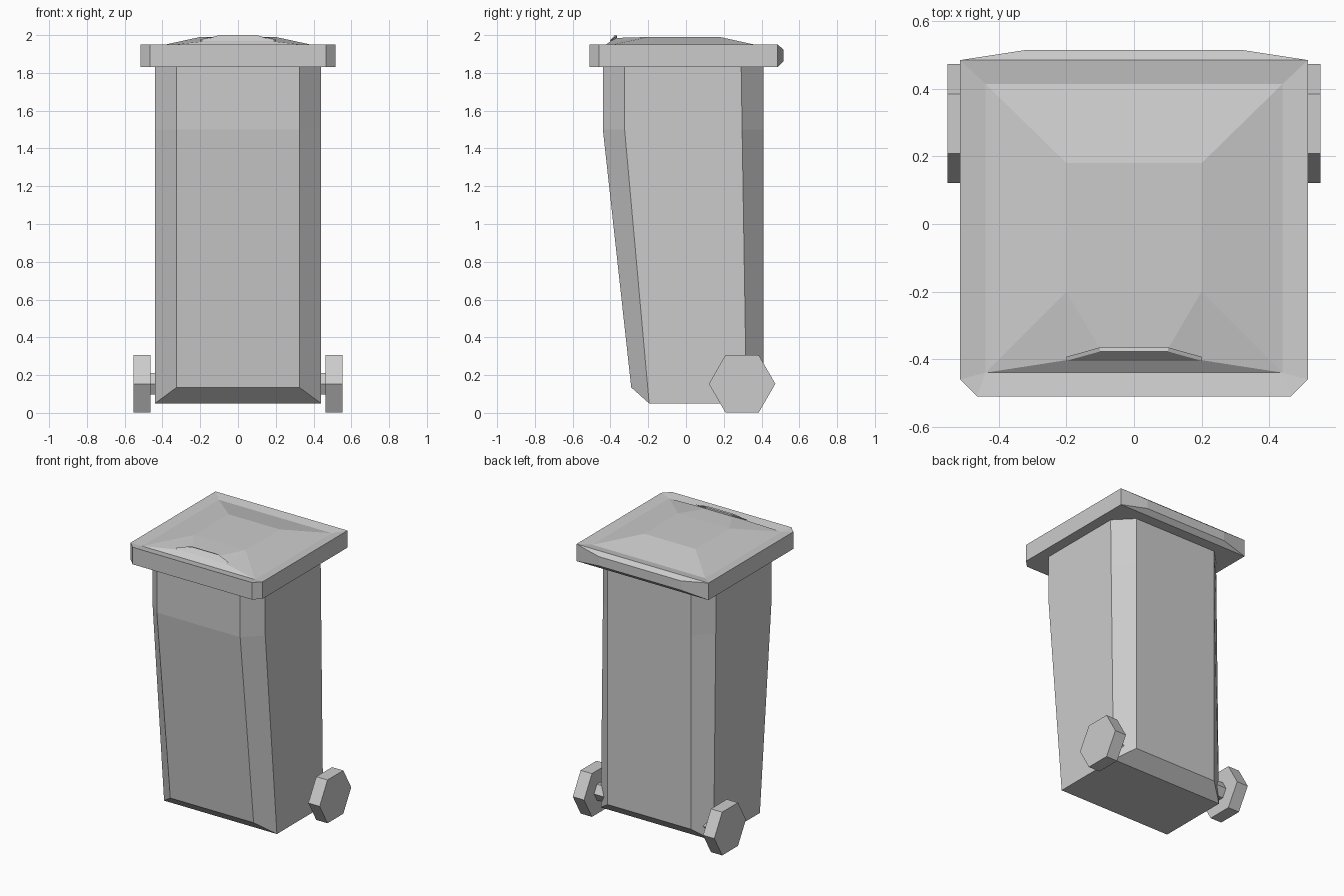
import bpy, bmesh, math
from mathutils import Matrix

cube = bpy.data.objects.get("Cube")
if cube:
    bpy.data.objects.remove(cube, do_unlink=True)

grey = bpy.data.materials.new("plain grey plastic")
grey.use_nodes = True
COLOUR = (0.6, 0.6, 0.6, 1)
grey.diffuse_color = COLOUR
grey.node_tree.nodes["Principled BSDF"].inputs["Base Color"].default_value = COLOUR


def finish(name, bm):
    bmesh.ops.remove_doubles(bm, verts=bm.verts[:], dist=0.0005)
    bmesh.ops.recalc_face_normals(bm, faces=bm.faces[:])
    mesh = bpy.data.meshes.new(name)
    bm.to_mesh(mesh)
    bm.free()
    mesh.materials.append(grey)
    obj = bpy.data.objects.new(name, mesh)
    bpy.context.collection.objects.link(obj)
    return obj


def mirror(points):
    return [(-x, y, z) for x, y, z in points]


def symmetric(name, spans, sides):
    """spans: half outlines closed across the middle; sides: faces on both sides."""
    bm = bmesh.new()
    loops = [s + mirror(s)[::-1] for s in spans]
    for s in sides:
        loops += [s, mirror(s)]
    for loop in loops:
        bm.faces.new([bm.verts.new(p) for p in loop])
    return finish(name, bm)


def ring(front_y, side_front, side_back, z_end, z_side):
    """Right half of the eight-sided bin section, front to back."""
    return [(0.325, front_y, z_end), (0.44, side_front, z_side),
            (0.44, side_back, z_side), (0.325, 0.41, z_end)]


# Bin body: chamfered corners, sloping front, bevelled base
base = ring(-0.29, -0.195, 0.32, 0.135, 0.05)
bend = ring(-0.44, -0.325, 0.297, 1.5, 1.5)
rim = ring(-0.44, -0.325, 0.292, 1.84, 1.84)
spans, sides = [base[:2], base[1:3], base[2:], rim], []
for low, high in ((base, bend), (bend, rim)):
    spans += [[low[0], high[0]], [low[3], high[3]]]
    sides += [[low[i], low[i + 1], high[i + 1], high[i]] for i in range(3)]
symmetric("bin_body", spans, sides)

# Lid: rim, sunken gutter, raised panel and bulged back edge
plan = [(0.465, -0.51), (0.515, -0.46), (0.515, 0.485)]
low = [(x, y, 1.83) for x, y in plan]
top = [(x, y, 1.95) for x, y in plan]
back = [(0.32, 0.515, 1.86), (0.32, 0.515, 1.925)]
gutter_front, gutter_back = (0.44, -0.44, 1.938), (0.44, 0.415, 1.938)
crown_front, crown_back = (0.2, -0.2, 1.99), (0.2, 0.18, 1.99)
nose, grip = (0.1, -0.37, 1.985), (0.2, -0.403, 1.965)
spans = [
    low, [low[0], top[0]],
    [low[2], back[0]], back, [back[1], top[2]],
    [top[0], gutter_front], [top[2], gutter_back],
    [gutter_back, crown_back], [crown_back, crown_front],
    [crown_front, nose], [nose, grip], [grip, gutter_front],
]
sides = [
    [low[0], low[1], top[1], top[0]], [low[1], low[2], top[2], top[1]],
    [low[2], back[0], back[1], top[2]],
    [top[0], top[1], gutter_front], [top[1], top[2], gutter_back, gutter_front],
    [gutter_front, gutter_back, crown_back, crown_front],
    [crown_front, nose, grip], [crown_front, grip, gutter_front],
]
symmetric("lid", spans, sides)

# Lid handle: thin tapered lip at the front of the raised panel
tip_low, tip_high = (0.2, -0.405, 1.968), (0.2, -0.393, 1.978)
mid_low, mid_front, mid_back = (0.1, -0.38, 1.975), (0.1, -0.377, 2.0), (0.1, -0.365, 1.997)
mid_base = (0.1, -0.365, 1.975)
symmetric("lid_handle",
          [[tip_low, mid_front], [mid_front, mid_back],
           [mid_back, mid_base], [mid_base, tip_low]],
          [[tip_low, tip_high, mid_back, mid_front],
           [tip_low, mid_base, mid_back, tip_high]])


# Wheels and axle: six-sided cylinders lying along x
def hexagon(name, x, length, radius):
    bm = bmesh.new()
    bmesh.ops.create_cone(bm, cap_ends=True, segments=6, radius1=radius,
                          radius2=radius, depth=length)
    bmesh.ops.rotate(bm, verts=bm.verts[:],
                     matrix=Matrix.Rotation(math.radians(90), 3, "Y"))
    # put a corner to the front and back
    corner = max(bm.verts, key=lambda v: v.co.z)
    if corner.co.z > radius * 0.95:
        bmesh.ops.rotate(bm, verts=bm.verts[:],
                         matrix=Matrix.Rotation(math.radians(90), 3, "X"))
    bmesh.ops.translate(bm, verts=bm.verts[:], vec=(x, 0.297, 0.154))
    return finish(name, bm)


for side, sign in (("left", 1), ("right", -1)):
    hexagon(side + "_wheel", sign * 0.508, 0.088, 0.176)
hexagon("axle", 0, 0.95, 0.065)
